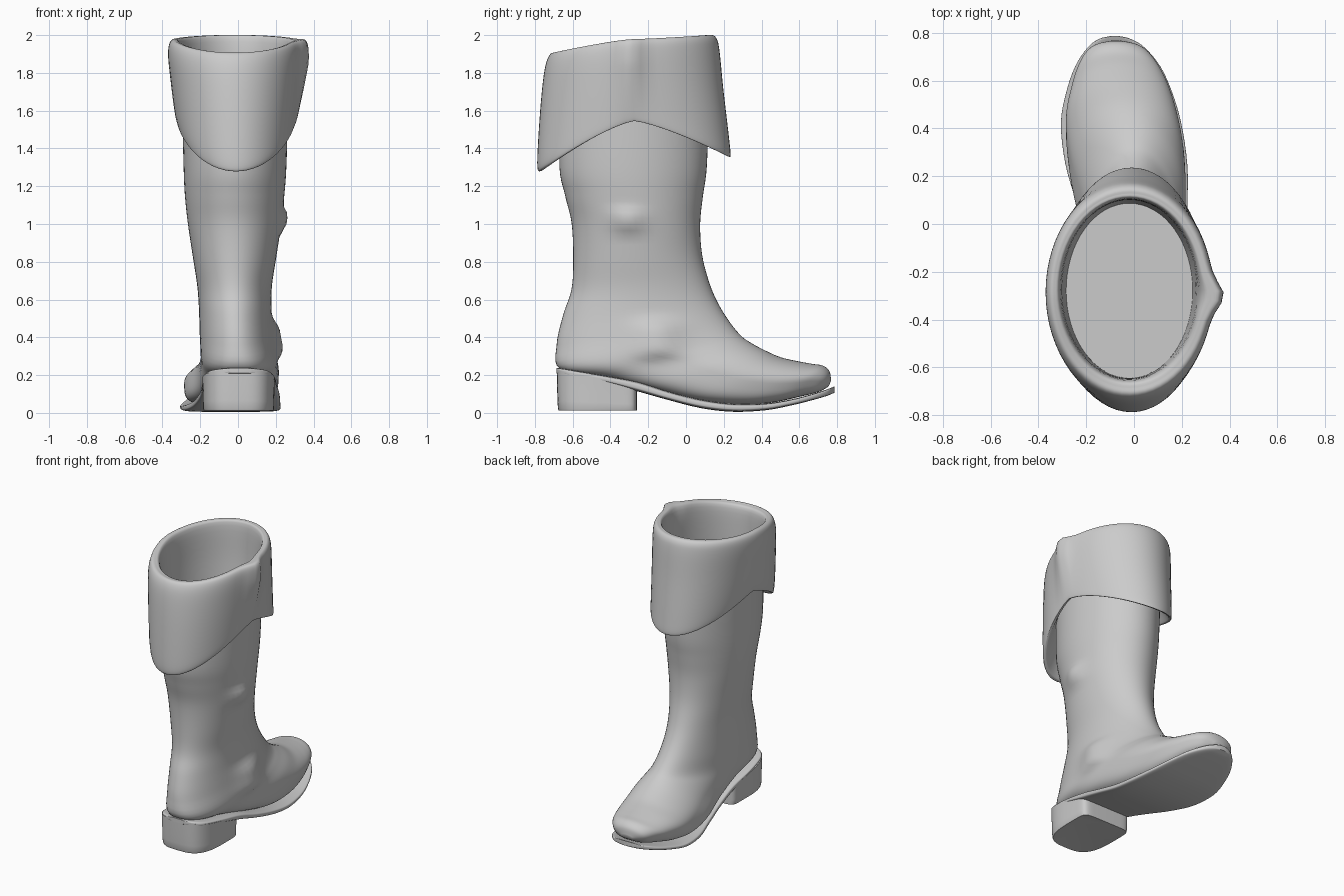
import bpy, bmesh, math

SEG = 64


def smooth_rows(rows, steps):
    """Catmull-Rom interpolation between rows of ring parameters."""
    out = []
    for i in range(len(rows) - 1):
        a, b, c, d = (rows[max(0, min(len(rows) - 1, i + k))] for k in (-1, 0, 1, 2))
        for s in range(steps):
            t = s / steps
            out.append([0.5 * (2 * q + (r - p) * t + (2 * p - 5 * q + 4 * r - u) * t * t
                               + (3 * q - p - 3 * r + u) * t ** 3)
                        for p, q, r, u in zip(a, b, c, d)])
    out.append(list(rows[-1]))
    return out


def power(v, e):
    return math.copysign(abs(v) ** e, v)


def loft(name, rows, ring_point, steps=5, angle=40, cap=(True, True), deform=None):
    bm = bmesh.new()
    rings = []
    for row in smooth_rows(rows, steps):
        ring = []
        for k in range(SEG):
            t = 2 * math.pi * k / SEG
            p = ring_point(row, math.cos(t), math.sin(t))
            ring.append(bm.verts.new(deform(*p) if deform else p))
        rings.append(ring)
    for r0, r1 in zip(rings, rings[1:]):
        for k in range(SEG):
            j = (k + 1) % SEG
            bm.faces.new((r0[k], r0[j], r1[j], r1[k]))
    if cap[0]:
        bm.faces.new(rings[0])
    if cap[1]:
        bm.faces.new(rings[-1])
    bmesh.ops.recalc_face_normals(bm, faces=bm.faces)
    me = bpy.data.meshes.new(name)
    bm.to_mesh(me)
    bm.free()
    ob = bpy.data.objects.new(name, me)
    bpy.context.collection.objects.link(ob)
    bpy.ops.object.select_all(action='DESELECT')
    ob.select_set(True)
    bpy.context.view_layer.objects.active = ob
    bpy.ops.object.shade_smooth_by_angle(angle=math.radians(angle))
    return ob


# Tilted ring from a back/sole point to a front/instep point; q squares the sole side
def fan_point(row, c, s):
    ay, az, by, bz, xc, w, q = row
    f = 0.5 + 0.5 * (power(s, q) if s < 0 else s)
    x = xc + w * (power(c, q) if s < 0 else c)
    return x, ay + (by - ay) * f, az + (bz - az) * f


# Two bulges on the outer side of the leg
def leg_bulges(x, y, z):
    if x > 0:
        side = min(1, x / 0.12)
        g1 = math.exp(-((y + 0.31) / 0.085) ** 2 - ((z - 1.02) / 0.06) ** 4)
        g2 = math.exp(-((y + 0.15) / 0.12) ** 2 - ((z - 0.39) / 0.10) ** 4)
        x += side * (0.03 * g1 + 0.04 * g2)
    return x, y, z


# Leg and foot: back y, z, front y, z, centre x, half width, sole squareness
loft("boot_body", [
    (-.665, 1.60, .12, 1.60, -.015, .280, 1),
    (-.670, 1.30, .11, 1.30, -.016, .272, 1),
    (-.640, 1.15, .09, 1.15, -.018, .263, 1),
    (-.605, 1.00, .075, 1.00, -.018, .247, 1),
    (-.597, .80, .085, .84, -.018, .220, 1),
    (-.607, .65, .12, .70, -.018, .198, 1),
    (-.650, .52, .165, .59, -.015, .192, 1),
    (-.685, .36, .225, .49, -.008, .195, .95),
    (-.665, .23, .29, .41, .002, .200, .8),
    (-.42, .18, .345, .37, .004, .203, .65),
    (-.18, .12, .42, .33, -.002, .218, .55),
    (.06, .06, .50, .295, -.028, .238, .5),
    (.28, .04, .585, .275, -.050, .235, .5),
    (.46, .055, .665, .26, -.058, .205, .5),
    (.60, .085, .725, .25, -.066, .165, .55),
    (.70, .11, .76, .22, -.072, .115, .6),
    (.755, .14, .768, .17, -.075, .04, .8),
], fan_point, angle=50, deform=leg_bulges)


# Welted sole: upright boxy sections along the foot
def sole_point(row, c, s):
    y, zb, zt, xc, w = row
    return xc + w * power(c, .35), y, (zb + zt) / 2 + (zt - zb) / 2 * power(s, .5)


loft("sole", [
    (-.685, .21, .238, .005, .06),
    (-.66, .20, .235, .005, .12),
    (-.60, .19, .226, .005, .165),
    (-.45, .165, .20, .005, .19),
    (-.26, .115, .165, .008, .198),
    (-.10, .07, .115, .008, .212),
    (.08, .025, .07, -.008, .232),
    (.25, .006, .048, -.032, .255),
    (.42, .014, .05, -.054, .252),
    (.55, .038, .07, -.062, .222),
    (.66, .065, .097, -.068, .178),
    (.74, .088, .122, -.075, .118),
    (.775, .102, .136, -.08, .065),
    (.786, .107, .14, -.08, .02),
], sole_point, steps=4, angle=35)


# Heel block: rounded back, flat front, sloping top
def heel_point(row, c, s):
    level, w, back = row
    x = .003 + w * power(c, .6 if s < 0 else .25)
    y = -.42 + (.16 * power(s, .25) if s > 0 else (back + .42) * power(-s, .75) * -1 * -1)
    top = .225 - .18 * (y + .685)
    return x, y, .012 + (top - .012) * level


loft("heel", [
    (0, .180, -.670), (.05, .187, -.678), (.5, .189, -.682), (1, .192, -.684),
], heel_point, steps=2, angle=35)


# Folded cuff: ring with front/side/back heights
def cuff_point(row, c, s):
    yf, yb, xl, xr, zf, zs, zb = row
    x = (xl + xr) / 2 + (xr - xl) / 2 * c
    y = (yf + yb) / 2 + (yb - yf) / 2 * s
    return x, y, zs + ((zf if s < 0 else zb) - zs) * abs(s) ** 1.3


# Gathered pleat on the outer side of the cuff
def cuff_pleat(x, y, z):
    outer = max(0, min(1, (x - .26) / .05))
    rise = max(0, min(1, (z - 1.5) / .35))
    x += .045 * outer * rise * math.exp(-((y + .30) / .065) ** 2)
    return x, y, z


# From under the fold, over the rim, down to the lining floor
loft("cuff_and_lining", [
    (-.66, .12, -.285, .255, 1.50, 1.61, 1.55),
    (-.745, .20, -.308, .282, 1.31, 1.56, 1.385),
    (-.770, .222, -.318, .296, 1.28, 1.548, 1.36),
    (-.786, .236, -.325, .305, 1.295, 1.552, 1.365),
    (-.785, .225, -.338, .312, 1.40, 1.61, 1.48),
    (-.768, .197, -.357, .325, 1.65, 1.76, 1.72),
    (-.748, .177, -.370, .332, 1.82, 1.89, 1.92),
    (-.722, .160, -.362, .325, 1.895, 1.96, 1.985),
    (-.690, .130, -.335, .300, 1.905, 1.978, 2.0),
    (-.655, .105, -.308, .270, 1.875, 1.94, 1.965),
    (-.645, .095, -.292, .252, 1.68, 1.70, 1.70),
    (-.640, .060, -.265, .232, 1.42, 1.42, 1.42),
    (-.600, -.02, -.225, .200, 1.31, 1.31, 1.31),
    (-.45, -.15, -.10, .09, 1.29, 1.29, 1.29),
], cuff_point, angle=60, cap=(False, True), deform=cuff_pleat)
